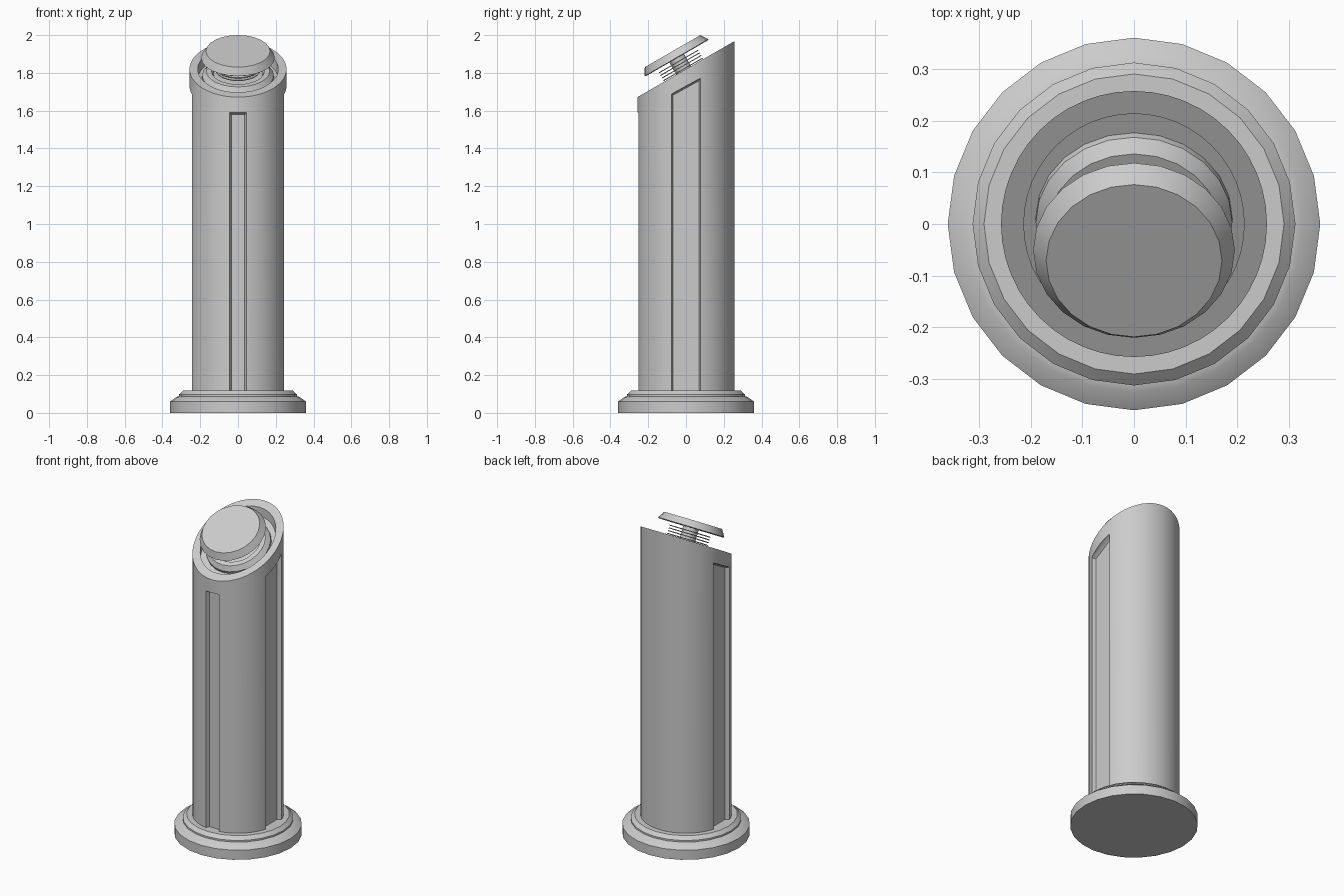
import bpy
import bmesh
import math
from mathutils import Matrix, Vector

cube = bpy.data.objects.get("Cube")
if cube:
    bpy.data.objects.remove(cube, do_unlink=True)

TILT = math.radians(30)
SLOPE = math.tan(TILT)
TOP = 1.82          # height of the slanted top on the centre line

grey = bpy.data.materials.new("plain_grey")
grey.use_nodes = True
grey.diffuse_color = (0.6, 0.6, 0.6, 1)
grey.node_tree.nodes["Principled BSDF"].inputs["Base Color"].default_value = (0.6, 0.6, 0.6, 1)


def make_object(name, bm):
    bmesh.ops.recalc_face_normals(bm, faces=bm.faces)
    mesh = bpy.data.meshes.new(name)
    bm.to_mesh(mesh)
    bm.free()
    mesh.materials.append(grey)
    obj = bpy.data.objects.new(name, mesh)
    bpy.context.collection.objects.link(obj)
    return obj


def bridge(bm, loops):
    """Join a stack of equal loops of points and close both ends."""
    rings = [[bm.verts.new(p) for p in loop] for loop in loops]
    n = len(rings[0])
    for a, b in zip(rings, rings[1:]):
        for i in range(n):
            j = (i + 1) % n
            bm.faces.new((a[i], a[j], b[j], b[i]))
    bm.faces.new(rings[0])
    bm.faces.new(rings[-1])


def lathe(name, profile, sides, matrix=Matrix()):
    """Profile of (radius, height, shear in y)."""
    bm = bmesh.new()
    loops = []
    for r, z, shear in profile:
        loop = []
        for i in range(sides):
            a = math.tau * i / sides
            y = r * math.sin(a)
            loop.append(matrix @ Vector((r * math.cos(a), y, z + shear * y)))
        loops.append(loop)
    bridge(bm, loops)
    return make_object(name, bm)


def smooth(obj):
    bpy.ops.object.select_all(action="DESELECT")
    obj.select_set(True)
    bpy.context.view_layer.objects.active = obj
    bpy.ops.object.shade_smooth_by_angle(angle=math.radians(28))


def slot_cutter(name, angle, chord, half, top, slope):
    """Tall tapered block, pointing along -y before it is turned."""
    turn = Matrix.Rotation(angle, 4, "Z")
    bm = bmesh.new()
    loops = []
    for d, inset in ((chord - 0.022, 0.01), (chord, 0), (chord + 0.05, 0)):
        w = half - inset
        loops.append([turn @ Vector((x, -d, z)) for x, z in (
            (-w, 0.05), (w, 0.05),
            (w, top + slope * w - inset), (-w, top - slope * w - inset))])
    bridge(bm, loops)
    return make_object(name, bm)


# Stepped round base
smooth(lathe("base", [(0.36, 0, 0), (0.36, 0.06, 0), (0.325, 0.085, 0),
                      (0.312, 0.088, 0), (0.312, 0.098, 0),
                      (0.29, 0.118, 0), (0.2, 0.118, 0)], 24))

# Shaft with a slanted, hollowed top
shaft = lathe("shaft", [(0.257, 0.1, 0), (0.257, TOP, SLOPE),
                        (0.213, TOP, SLOPE), (0.213, TOP - 0.055, SLOPE)], 48)

# Long recessed slots on the front and both sides
quarter = math.pi / 2
cutters = [slot_cutter("front_slot", 0, 0.253, 0.045, 1.59, 0),
           slot_cutter("left_slot", quarter, 0.244, 0.078, 1.73, 0.55),
           slot_cutter("right_slot", -quarter, 0.244, 0.078, 1.73, -0.55)]
bpy.context.view_layer.objects.active = shaft
for cutter in cutters:
    mod = shaft.modifiers.new(cutter.name, "BOOLEAN")
    mod.operation = "DIFFERENCE"
    mod.solver = "EXACT"
    mod.object = cutter
    bpy.ops.object.modifier_apply(modifier=mod.name)
    bpy.data.objects.remove(cutter, do_unlink=True)
smooth(shaft)

# Tilted head: height is measured along the axis from the slanted top
head = Matrix.Translation((0, -0.012, TOP - 0.007)) @ Matrix.Rotation(TILT, 4, "X")
smooth(lathe("collar", [(0.19, -0.055, 0), (0.19, -0.03, 0), (0.185, -0.024, 0),
                        (0.168, -0.004, 0), (0.14, -0.004, 0),
                        (0.13, -0.02, 0)], 24, head))
smooth(lathe("post", [(0.045, -0.05, 0), (0.045, 0.08, 0)], 24, head))
for i in range(4):
    h = 0.004 + i * 0.016
    smooth(lathe(f"fin_{i + 1}", [(0.12, h, 0), (0.12, h + 0.005, 0)], 24, head))
smooth(lathe("cap", [(0.19, 0.074, 0), (0.195, 0.078, 0), (0.17, 0.118, 0)], 24, head))
